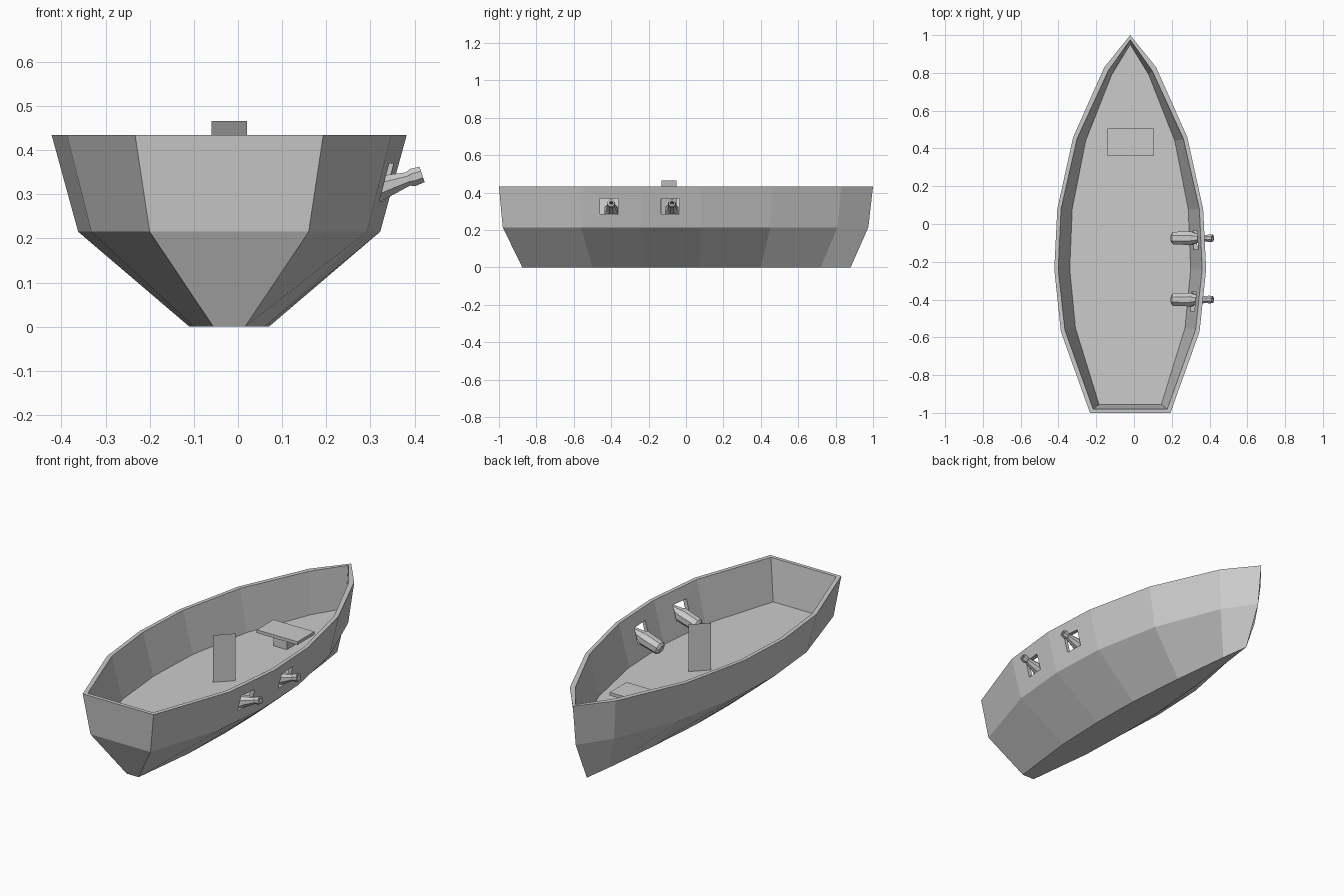
import bpy, bmesh, math
from mathutils import Matrix, Vector

if "Cube" in bpy.data.objects:
    bpy.data.objects.remove(bpy.data.objects["Cube"])

CX = -0.02  # hull centreline


def finish(name, bm):
    bmesh.ops.recalc_face_normals(bm, faces=bm.faces)
    me = bpy.data.meshes.new(name)
    bm.to_mesh(me)
    bm.free()
    ob = bpy.data.objects.new(name, me)
    bpy.context.collection.objects.link(ob)
    return ob


def box(name, lo, hi):
    lo, hi = Vector(lo), Vector(hi)
    bm = bmesh.new()
    m = Matrix.Translation((lo + hi) / 2) @ Matrix.Diagonal((*(hi - lo), 1))
    bmesh.ops.create_cube(bm, size=1, matrix=m)
    return finish(name, bm)


def bridge(bm, a, b):
    n = len(a)
    for i in range(n):
        j = (i + 1) % n
        bm.faces.new((a[i], a[j], b[j], b[i]))


# Hull: mirrored outlines from keel up to rim, then down inside to the deck
def outline(bm, z, halves, ys):
    side = list(zip(halves, ys))
    pts = [(CX + h, y) for h, y in side]
    pts += [(CX - h, y) for h, y in reversed(side[:-1])]
    return [bm.verts.new((x, y, z)) for x, y in pts]


levels = [
    (0.0, (.036, .08, .09, .085, .058, .022, 0), (-.875, -.50, -.21, .07, .40, .72, .88)),
    (.215, (.18, .312, .342, .328, .256, .115, 0), (-.98, -.56, -.24, .08, .45, .81, .975)),
    (.434, (.213, .367, .402, .386, .302, .137, 0), (-1, -.57, -.24, .08, .46, .83, 1)),
    (.434, (.196, .346, .381, .366, .282, .117, 0), (-.98, -.56, -.24, .08, .45, .81, .975)),
    (.21, (.165, .29, .32, .307, .236, .098, 0), (-.955, -.55, -.24, .08, .44, .79, .95)),
]
bm = bmesh.new()
loops = [outline(bm, *lv) for lv in levels]
for a, b in zip(loops, loops[1:]):
    bridge(bm, a, b)
bm.faces.new(loops[0])
bm.faces.new(loops[-1])
hull = finish("hull", bm)

# Gun ports and cannons on the right side
profile = [(0, .022), (.012, .036), (.11, .039), (.125, .031), (.195, .017),
           (.207, .022), (.229, .020), (.229, .011), (.18, .011)]
for i, y in enumerate((-.41, -.085)):
    cut = box("port_cutter", (.25, y - .05, .285), (.45, y + .05, .37))
    cut.hide_render = True
    mod = hull.modifiers.new("port", 'BOOLEAN')
    mod.object = cut
    mod.solver = 'EXACT'
    bpy.context.view_layer.objects.active = hull
    bpy.ops.object.modifier_apply(modifier=mod.name)
    bpy.data.objects.remove(cut)

    bm = bmesh.new()
    rings = []
    for d, r in profile:
        rings.append([bm.verts.new((d, r * math.cos(t), r * math.sin(t)))
                      for t in [(k + .5) * math.tau / 8 for k in range(8)]])
    for a, b in zip(rings, rings[1:]):
        bridge(bm, a, b)
    bm.faces.new(rings[0])
    bm.faces.new(rings[-1])
    gun = finish(f"cannon_{i + 1}", bm)
    gun.location = (.199, y + .01, .274)
    gun.rotation_euler = (0, -math.radians(18), 0)

# Bench near the bow
box("bench_seat", (-.14, .36, .27), (.105, .505, .287))
box("bench_support", (-.06, .39, .205), (.02, .47, .27))

# Thin upright panel standing diagonally on the deck
bm = bmesh.new()
bm.faces.new([bm.verts.new(p) for p in (
    (-.06, -.13, .21), (.02, -.05, .21), (.02, -.05, .466), (-.06, -.13, .466))])
finish("upright_panel", bm)
